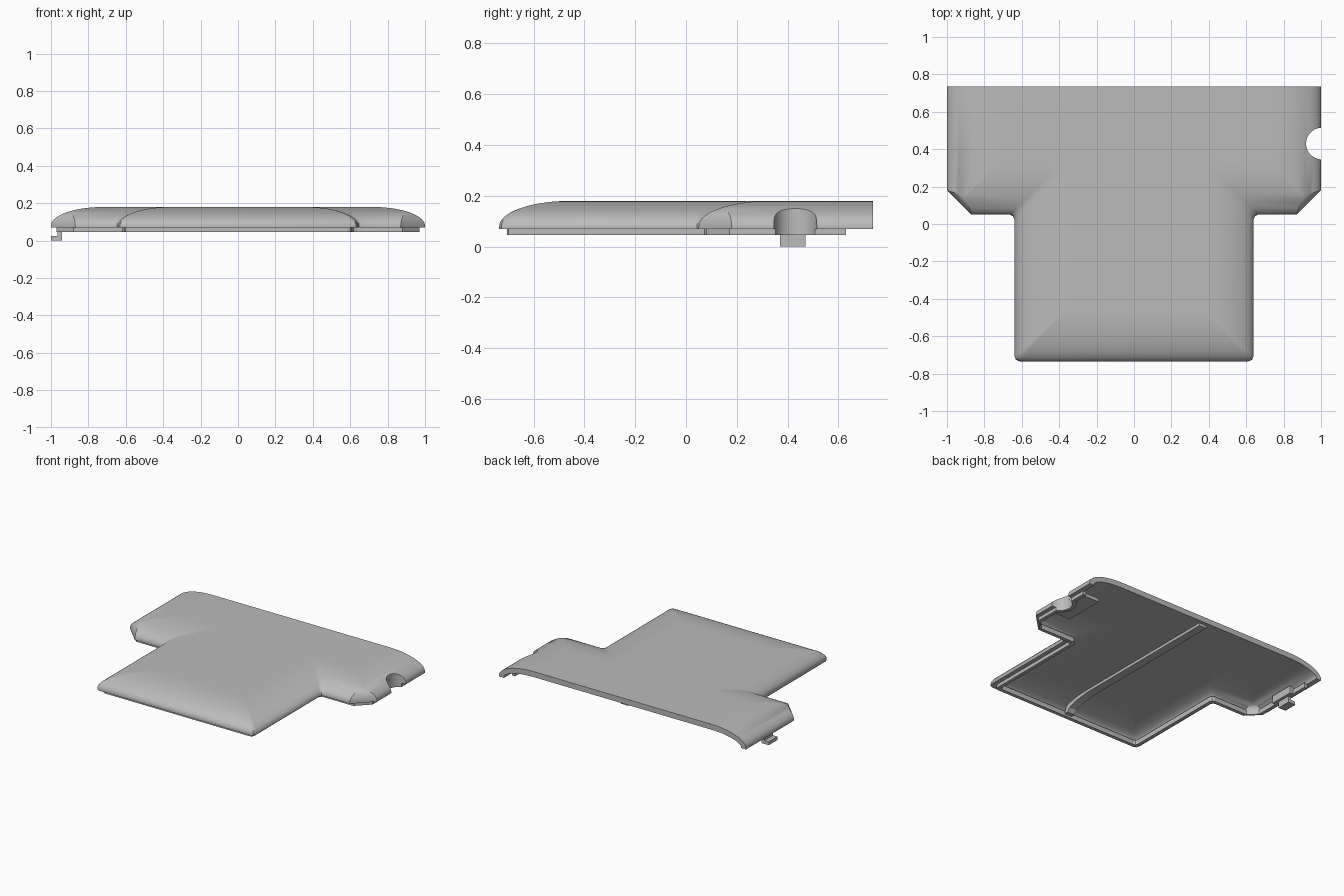
import bpy, bmesh, math
from mathutils import Matrix, Vector

if "Cube" in bpy.data.objects:
    bpy.data.objects.remove(bpy.data.objects["Cube"])

GREY = (0.5, 0.5, 0.5, 1)
grey = bpy.data.materials.new("grey plastic")
grey.use_nodes = True
grey.diffuse_color = GREY
grey.node_tree.nodes["Principled BSDF"].inputs["Base Color"].default_value = GREY

BACK = 0.735      # open rear edge, and the front edge mirrored
RIM = 0.07        # height of the shell's lower edge
STEPS = 14


def finish(name, bm, smooth=False):
    bmesh.ops.recalc_face_normals(bm, faces=bm.faces)
    mesh = bpy.data.meshes.new(name)
    bm.to_mesh(mesh)
    bm.free()
    obj = bpy.data.objects.new(name, mesh)
    bpy.context.collection.objects.link(obj)
    mesh.materials.append(grey)
    if smooth:
        smooth_part(obj)
    return obj


def activate(obj):
    bpy.ops.object.select_all(action='DESELECT')
    obj.select_set(True)
    bpy.context.view_layer.objects.active = obj


def smooth_part(obj):
    activate(obj)
    bpy.ops.object.shade_smooth_by_angle(angle=math.radians(30))


def box(name, x, y, z):
    bm = bmesh.new()
    bmesh.ops.create_cube(bm, size=1)
    for v in bm.verts:
        v.co = [r[0] if c < 0 else r[1] for c, r in zip(v.co, (x, y, z))]
    return finish(name, bm)


def cylinder(name, x, y, radius, z0, z1):
    bm = bmesh.new()
    bmesh.ops.create_cone(bm, cap_ends=True, segments=40, radius1=radius, radius2=radius,
                          depth=z1 - z0,
                          matrix=Matrix.Translation((x, y, (z0 + z1) / 2)))
    return finish(name, bm)


def cut(obj, cutter):
    mod = obj.modifiers.new("cut", 'BOOLEAN')
    mod.operation = 'DIFFERENCE'
    mod.solver = 'EXACT'
    mod.object = cutter
    activate(obj)
    bpy.ops.object.modifier_apply(modifier=mod.name)


def outline(inset, back):
    """Open T-shaped path from the left rear to the right rear, moved inward."""
    d = inset
    side, stem, step, front = 1 - d, 0.64 - d, 0.05 + d, d - BACK
    corner = max(0.13 - 1.3 * d, 0.002)
    nose = max(0.03 - 0.2 * d, 0.004)
    fillet = 0.025
    half = [(side, back), (side, step + corner), (side - corner, step),
            (stem + fillet, step), (stem + fillet * 0.3, step - fillet * 0.3),
            (stem, step - fillet), (stem, front + nose),
            (stem - nose * 0.3, front + nose * 0.3), (stem - nose, front)]
    return half + [(-x, y) for x, y in reversed(half)]


def rings(bm, section, back):
    return [[bm.verts.new((x, y, z)) for x, y in outline(d, back)] for d, z in section]


def bridge(bm, a, b):
    for i in range(len(a) - 1):
        bm.faces.new((a[i], a[i + 1], b[i + 1], b[i]))


def dome(start, width, height):
    """Quarter-ellipse section from the rim up to the flat top."""
    angles = [math.pi / 2 * i / STEPS for i in range(STEPS + 1)]
    return [(start + width * (1 - math.cos(a)), RIM + height * math.sin(a)) for a in angles]


# Domed shell, open at the back
bm = bmesh.new()
outer = rings(bm, [(0, RIM)] + [(d, z + 0.01) for d, z in dome(0, 0.28, 0.10)], BACK)
inner = rings(bm, [(0.04, RIM - 0.0)] + [(d, z + 0.005) for d, z in dome(0.04, 0.24, 0.065)], BACK)
for skin in (outer, inner):
    for lower, upper in zip(skin, skin[1:]):
        bridge(bm, lower, upper)
    bm.faces.new(skin[-1])
bridge(bm, outer[0], inner[0])
bm.faces.new([r[0] for r in outer] + [r[-1] for r in reversed(outer)]
             + [r[-1] for r in inner] + [r[0] for r in reversed(inner)])
shell = finish("shell", bm)

# Locating lip under the rim
bm = bmesh.new()
lip_rings = rings(bm, [(0.03, 0.045), (0.03, 0.08), (0.055, 0.08), (0.055, 0.045)], 0.63)
for i in range(4):
    bridge(bm, lip_rings[i - 1], lip_rings[i])
for end in (0, -1):
    bm.faces.new([r[end] for r in lip_rings])
lip = finish("locating_lip", bm)

# Round side notch with a collar and inner plate around it
notch = cylinder("notch_cutter", 1.005, 0.43, 0.085, -0.1, 0.4)
side_trim = box("trim_cutter", (0.97, 1.3), (0.1, 0.8), (-0.1, 0.4))
collar = cylinder("notch_collar", 1.005, 0.43, 0.112, 0.045, 0.11)
plate = box("notch_plate", (0.79, 0.93), (0.28, 0.58), (0.075, 0.10))
cut(collar, side_trim)
for part in (shell, lip, collar, plate):
    cut(part, notch)
for helper in (notch, side_trim):
    bpy.data.objects.remove(helper)
smooth_part(shell)
smooth_part(collar)

# Stiffening rib along the centre of the underside
profile = [(0.71, 0.12), (0.71, 0.16), (-0.46, 0.16), (-0.6, 0.14), (-0.66, 0.11),
           (-0.68, 0.06), (-0.65, 0.06), (-0.63, 0.085), (-0.57, 0.105), (-0.45, 0.12)]
bm = bmesh.new()
face = bm.faces.new([bm.verts.new((-0.03, y, z)) for y, z in profile])
made = bmesh.ops.extrude_face_region(bm, geom=[face])["geom"]
bmesh.ops.translate(bm, vec=Vector((0.06, 0, 0)),
                    verts=[g for g in made if isinstance(g, bmesh.types.BMVert)])
finish("centre_rib", bm)

# Hooked latch opposite the notch
box("latch_post", (-0.965, -0.94), (0.37, 0.47), (0, 0.10))
box("latch_foot", (-1.0, -0.94), (0.37, 0.47), (0, 0.025))
box("latch_base", (-0.965, -0.92), (0.33, 0.51), (0.045, 0.10))
